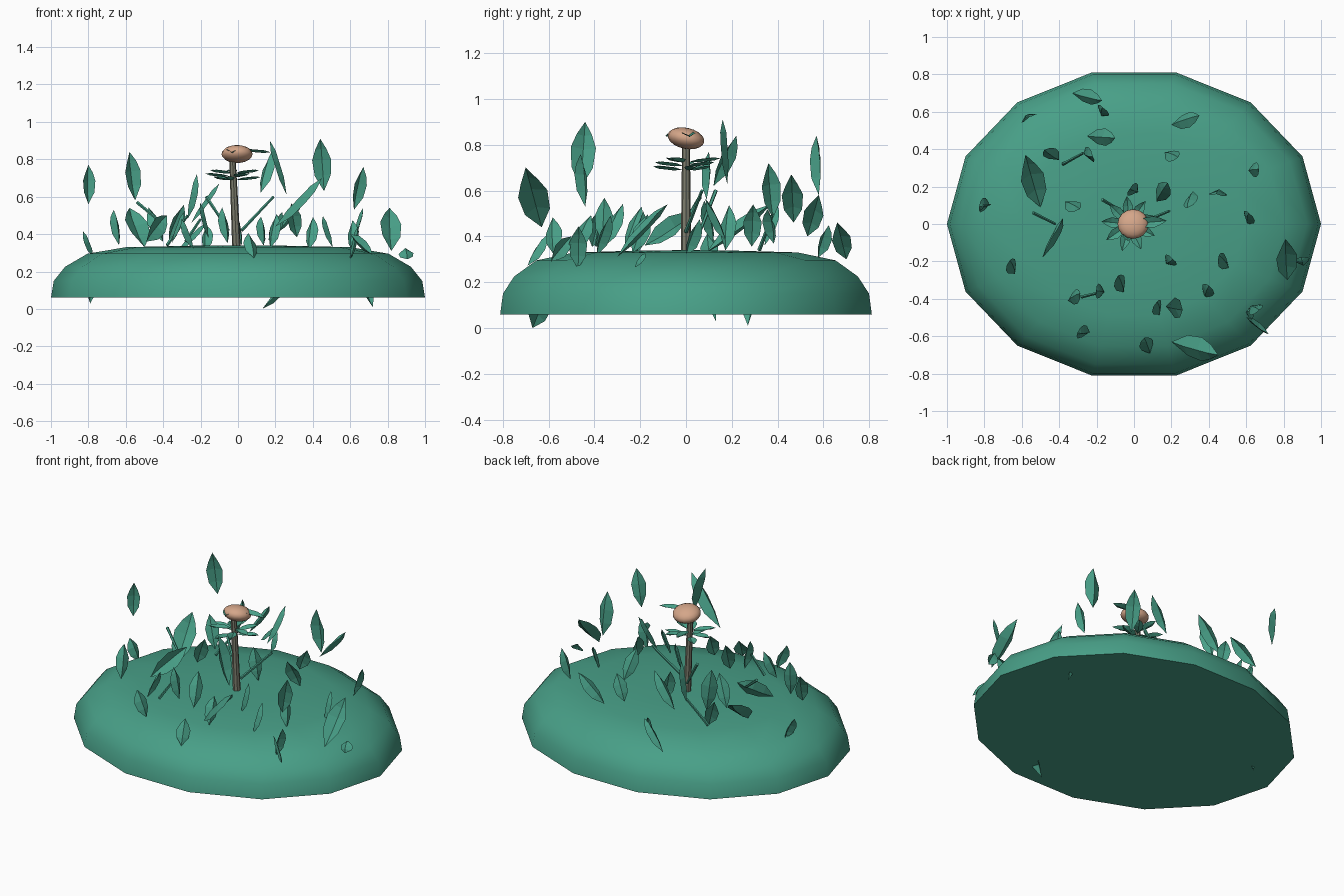
import bpy, bmesh, math, random
from mathutils import Vector, Matrix

if "Cube" in bpy.data.objects:
    bpy.data.objects.remove(bpy.data.objects["Cube"])

random.seed(4)


def material(name, rgb):
    m = bpy.data.materials.new(name)
    m.diffuse_color = (*rgb, 1)
    m.use_nodes = True
    m.node_tree.nodes["Principled BSDF"].inputs["Base Color"].default_value = m.diffuse_color
    return m


GREEN = material("leaf green", (0.065, 0.35, 0.245))
PEACH = material("peach", (0.66, 0.38, 0.25))
STEM = material("grey stem", (0.2, 0.2, 0.15))


def finish(name, bm, mat, smooth=True):
    me = bpy.data.meshes.new(name)
    bm.to_mesh(me)
    bm.free()
    ob = bpy.data.objects.new(name, me)
    bpy.context.collection.objects.link(ob)
    me.materials.append(mat)
    if smooth:
        bpy.ops.object.select_all(action='DESELECT')
        ob.select_set(True)
        bpy.context.view_layer.objects.active = ob
        bpy.ops.object.shade_smooth_by_angle(angle=math.radians(40))
    return ob


# Ground mound: fourteen-sided dome, radius and height per ring
SIDES, DEPTH = 14, 0.832
RINGS = [(1, 0.06), (0.985, 0.15), (0.925, 0.225), (0.805, 0.295), (0.6, 0.33), (0.25, 0.338)]


def ground(x, y):
    r = math.hypot(x, y / DEPTH)
    for (r0, z0), (r1, z1) in zip(RINGS, RINGS[1:]):
        if r >= r1:
            return z1 + (z0 - z1) * (r - r1) / (r0 - r1)
    return RINGS[-1][1]


bm = bmesh.new()
loops = []
for r, z in RINGS:
    angles = [2 * math.pi * i / SIDES for i in range(SIDES)]
    loops.append([bm.verts.new((r * math.cos(a), r * DEPTH * math.sin(a), z)) for a in angles])
for lo, hi in zip(loops, loops[1:]):
    for i in range(SIDES):
        j = (i + 1) % SIDES
        bm.faces.new((lo[i], lo[j], hi[j], hi[i]))
bm.faces.new(loops[0][::-1])
top = bm.verts.new((0, 0, 0.34))
for i in range(SIDES):
    bm.faces.new((loops[-1][i], loops[-1][(i + 1) % SIDES], top))
finish("ground_mound", bm, GREEN)


# Tapered rod between two points
def rod(name, a, b, r0, r1, mat, sides=8):
    a, b = Vector(a), Vector(b)
    bm = bmesh.new()
    turn = (b - a).to_track_quat('Z', 'Y').to_matrix().to_4x4()
    bmesh.ops.create_cone(bm, cap_ends=True, segments=sides, radius1=r0, radius2=r1,
                          depth=(b - a).length, matrix=Matrix.Translation((a + b) / 2) @ turn)
    return finish(name, bm, mat)


# Pointed leaf blade with a shallow fold along the middle
def add_leaf(bm, base, tip, width, facing):
    base, tip = Vector(base), Vector(tip)
    axis = tip - base
    side = axis.cross(facing).normalized()
    normal = side.cross(axis).normalized()
    start, end = bm.verts.new(base), bm.verts.new(tip)
    rows = []
    for t, w in ((0.3, 0.85), (0.6, 1.0), (0.8, 0.6)):
        mid = base + axis * t
        half = side * width * w / 2
        lift = normal * width * 0.12
        rows.append([bm.verts.new(p) for p in (mid - half + lift, mid - lift, mid + half + lift)])
    for k in (0, 1):
        bm.faces.new((start, rows[0][k + 1], rows[0][k]))
        bm.faces.new((end, rows[-1][k], rows[-1][k + 1]))
        for lo, hi in zip(rows, rows[1:]):
            bm.faces.new((lo[k], lo[k + 1], hi[k + 1], hi[k]))


def direction(deg):
    return Vector((math.cos(math.radians(deg)), math.sin(math.radians(deg)), 0))


# Large leaves: base, tip, facing angle
LARGE = [
    ((-.80, .09, .56), (-.80, .10, .77), -60),
    ((-.55, .58, .58), (-.58, .57, .84), -60),
    ((.46, .18, .63), (.44, .16, .91), -95),
    ((.26, -.46, .61), (.17, -.44, .90), 0),
    ((.62, -.44, .53), (.67, -.46, .76), -50),
    ((.20, -.63, .44), (.45, -.70, .70), 0),
    ((-.25, .47, .46), (-.10, .46, .67), 0),
    ((-.27, .38, .48), (-.22, .36, .72), 20),
    ((.20, .53, .40), (.35, .58, .58), 0),
    ((-.33, .70, .30), (-.17, .66, .46), 0),
    ((-.50, .09, .33), (-.58, .37, .54), -70),
    ((-.49, -.18, .36), (-.38, .03, .50), -60),
    ((.82, -.30, .31), (.81, -.08, .54), -80),
    ((.60, -.50, .40), (.72, -.59, .29), 20),
    ((.12, .12, .62), (.18, .22, .84), 45),
    ((-.79, .13, .03), (-.78, .10, .30), -60),
    ((.13, -.67, 0), (.30, -.60, .17), 0),
    ((.72, .27, .01), (.62, .30, .30), -45),
]
bm = bmesh.new()
for base, tip, deg in LARGE:
    length = (Vector(tip) - Vector(base)).length
    add_leaf(bm, base, tip, 0.36 * length, direction(deg))
finish("large_leaves", bm, GREEN, False)

# Small upright leaves rooted in the mound
SPOTS = [(-.17, .60), (-.44, .37), (-.80, .1), (-.33, .1), (-.65, -.23), (-.32, -.39),
         (-.18, -.36), (-.07, -.32), (-.27, -.58), (.07, -.65), (.13, -.45), (.39, -.36),
         (.48, -.2), (.19, -.2), (.61, .03), (.30, .13), (.64, .29), (.2, .37), (0, .18),
         (.62, -.47), (.9, -.2)]
bm = bmesh.new()
for x, y in SPOTS:
    a = random.uniform(0, 360)
    lean = direction(a) * random.uniform(0.02, 0.05)
    low = ground(x, y) + random.uniform(-0.03, 0.05)
    height = random.uniform(0.13, 0.2) if abs(x) < 0.85 else 0.06
    spot = Vector((x, y, low))
    add_leaf(bm, spot - lean, spot + lean + Vector((0, 0, height)), 0.08, direction(a + random.uniform(-40, 40)))
finish("small_leaves", bm, GREEN, False)

# Slanting twigs
TWIGS = [((-.54, .06, .57), (-.42, 0, .47)), ((.02, .0, .42), (.19, .07, .60)),
         ((-.17, .13, .60), (-.05, .06, .42)), ((-.38, .32, .34), (-.27, .38, .50)),
         ((-.28, -.39, .36), (-.2, -.37, .48))]
for i, (a, b) in enumerate(TWIGS):
    rod(f"twig_{i + 1}", a, b, 0.009, 0.007, GREEN, 5)

# Flower stem
rod("flower_stem", (-0.008, 0, 0.32), (-0.03, 0, 0.81), 0.023, 0.017, STEM)

# Flattened round flower head, tipped to the back
bm = bmesh.new()
tilt = Matrix.Rotation(math.radians(-12), 4, 'X')
bmesh.ops.create_uvsphere(bm, u_segments=16, v_segments=10, radius=1,
                          matrix=Matrix.Translation((-0.005, 0, 0.828)) @ tilt
                          @ Matrix.Diagonal((0.083, 0.081, 0.046, 1)))
finish("flower_head", bm, PEACH)

# Two whorls of flat leaves around the stem
bm = bmesh.new()
centre = Vector((-0.025, 0, 0))
for i in range(9):
    d = direction(i * 40 + 15)
    z = 0.69 + 0.018 * (i % 3)
    add_leaf(bm, centre + d * 0.015 + Vector((0, 0, z)), centre + d * 0.15 + Vector((0, 0, z + 0.015)),
             0.055, Vector((0, 0, 1)))
for deg, reach in ((5, 0.2), (-95, 0.09)):
    d = direction(deg)
    add_leaf(bm, centre + d * 0.03 + Vector((0, 0, 0.852)), centre + d * reach + Vector((0, 0, 0.838)),
             0.06, Vector((0, 0, 1)))
finish("stem_leaves", bm, GREEN, False)
